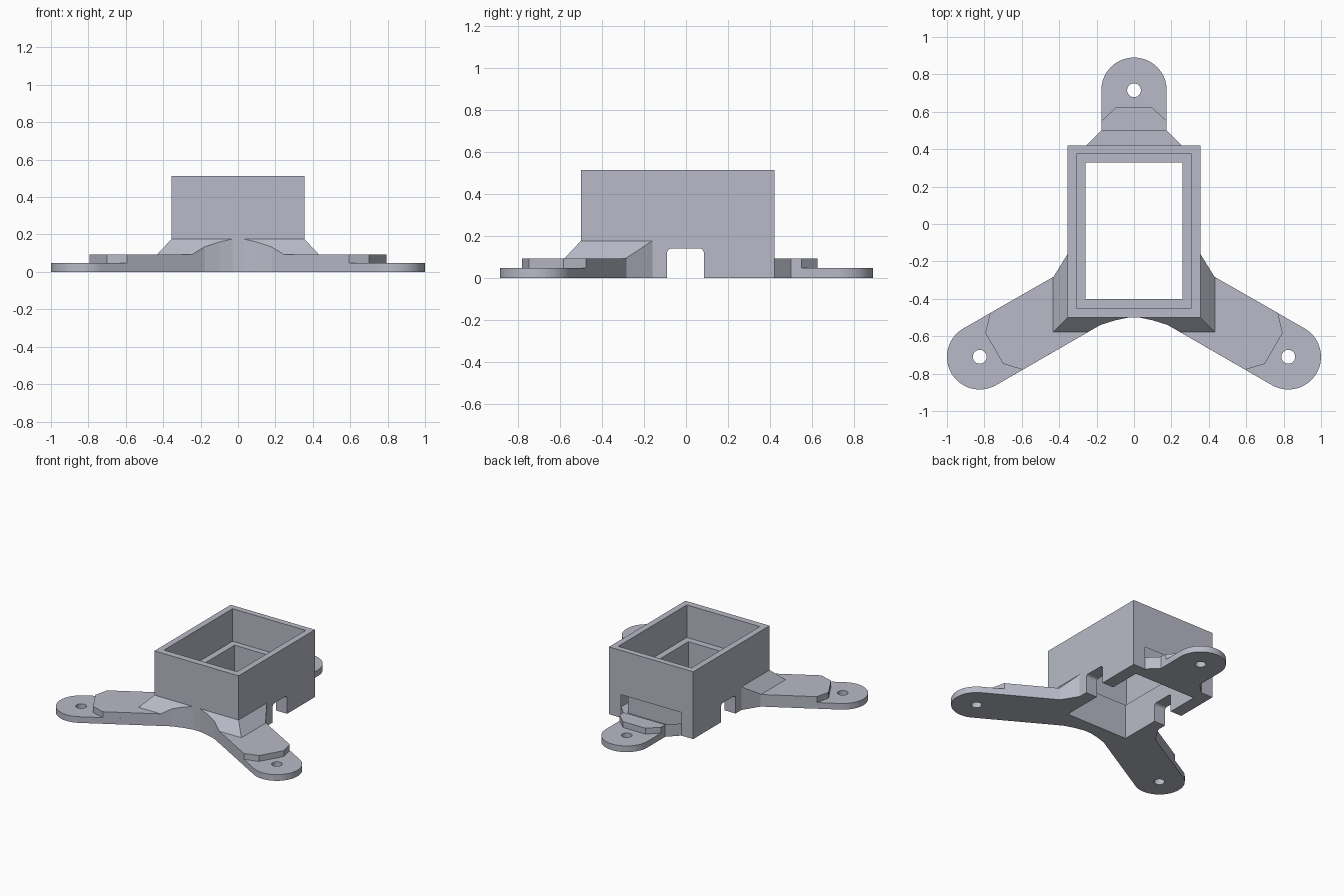
import bpy, bmesh
from math import cos, sin, pi, radians

cube = bpy.data.objects.get("Cube")
if cube:
    bpy.data.objects.remove(cube, do_unlink=True)

grey = bpy.data.materials.new("blue_grey_plastic")
grey.use_nodes = True
grey.diffuse_color = (0.48, 0.49, 0.57, 1)
grey.node_tree.nodes["Principled BSDF"].inputs["Base Color"].default_value = (0.48, 0.49, 0.57, 1)


def loft(name, low, high, z0, z1):
    """Solid between two outlines with the same number of points."""
    bm = bmesh.new()
    a = [bm.verts.new((x, y, z0)) for x, y in low]
    b = [bm.verts.new((x, y, z1)) for x, y in high]
    bm.faces.new(a[::-1])
    bm.faces.new(b)
    n = len(a)
    for i in range(n):
        j = (i + 1) % n
        bm.faces.new((a[i], a[j], b[j], b[i]))
    bmesh.ops.recalc_face_normals(bm, faces=bm.faces)
    mesh = bpy.data.meshes.new(name)
    bm.to_mesh(mesh)
    bm.free()
    ob = bpy.data.objects.new(name, mesh)
    bpy.context.collection.objects.link(ob)
    mesh.materials.append(grey)
    return ob


def prism(name, pts, z0, z1):
    return loft(name, pts, pts, z0, z1)


def combine(target, other, operation):
    """Apply a boolean and discard the helper solid."""
    other.hide_render = True
    mod = target.modifiers.new(operation, 'BOOLEAN')
    mod.operation, mod.solver, mod.object = operation, 'EXACT', other
    bpy.context.view_layer.objects.active = target
    bpy.ops.object.modifier_apply(modifier=mod.name)
    bpy.data.objects.remove(other, do_unlink=True)


def rect(x, y0, y1, grow=0):
    x, y0, y1 = x + grow, y0 - grow, y1 + grow
    return [(-x, y0), (x, y0), (x, y1), (-x, y1)]


def arc(cx, cy, r, a0, a1, n):
    return [(cx + r * cos(a0 + (a1 - a0) * i / n),
             cy + r * sin(a0 + (a1 - a0) * i / n)) for i in range(n + 1)]


WALL = (0.355, -0.5, 0.42)
HALF = 0.175     # half width of a leg


def add_leg(body, centre, angle, root, flip=1):
    """Leg: thin rounded foot, thicker bevelled pad and sloped root."""
    a, (cx, cy) = radians(angle), centre

    def outline(end):
        return [(flip * x, y) for x, y in end + root]

    foot = arc(cx, cy, HALF, a - pi / 2, a + pi / 2, 28)
    tip = [(-0.165, -HALF), (-0.09, -0.095), (-0.09, 0.095), (-0.165, HALF)]
    pad = [(cx + u * cos(a) - v * sin(a), cy + u * sin(a) + v * cos(a)) for u, v in tip]

    combine(body, prism("foot", outline(foot), 0, 0.047), 'UNION')
    combine(body, prism("pad", outline(pad), 0, 0.092), 'UNION')
    slope = loft("root_slope", rect(*WALL, 0.165), rect(*WALL, -0.02), 0, 0.197)
    combine(slope, prism("slope_limit", outline(pad), 0, 0.3), 'INTERSECT')
    combine(body, slope, 'UNION')
    hole = arc(flip * cx, cy, 0.037, 0, 2 * pi, 24)[:-1]
    combine(body, prism("screw_hole", hole, -0.1, 0.2), 'DIFFERENCE')


# Rectangular housing
bracket = prism("bracket_housing", rect(*WALL), 0, 0.513)

# Two splayed front legs and one straight back leg
front_root = [(0.43, -0.282), (0.355, -0.16), (0.3, -0.16), (-0.02, -0.45),
              (-0.02, -0.497), (0.03, -0.5), (0.1, -0.515), (0.18, -0.54)]
for side in (1, -1):
    add_leg(bracket, (0.825, -0.71), -30, front_root, side)
back_root = [(-HALF, 0.5), (-0.255, 0.42), (-0.255, 0.36),
             (0.255, 0.36), (0.255, 0.42), (HALF, 0.5)]
add_leg(bracket, (0, 0.715), 90, back_root)

# Upper recess, through opening with a ledge
combine(bracket, prism("recess", rect(0.308, -0.45, 0.375), 0.265, 0.7), 'DIFFERENCE')
combine(bracket, prism("opening", rect(0.26, -0.4, 0.33), -0.1, 0.6), 'DIFFERENCE')

# Round-topped cable notches through both side walls
r, y0, y1, top = 0.022, -0.09, 0.085, 0.14
profile = ([(y0, -0.1), (y1, -0.1)] + arc(y1 - r, top - r, r, 0, pi / 2, 5)
           + arc(y0 + r, top - r, r, pi / 2, pi, 5))
notch = prism("notch", profile, -0.6, 0.6)
for v in notch.data.vertices:
    v.co = (v.co.z, v.co.x, v.co.y)
combine(bracket, notch, 'DIFFERENCE')
